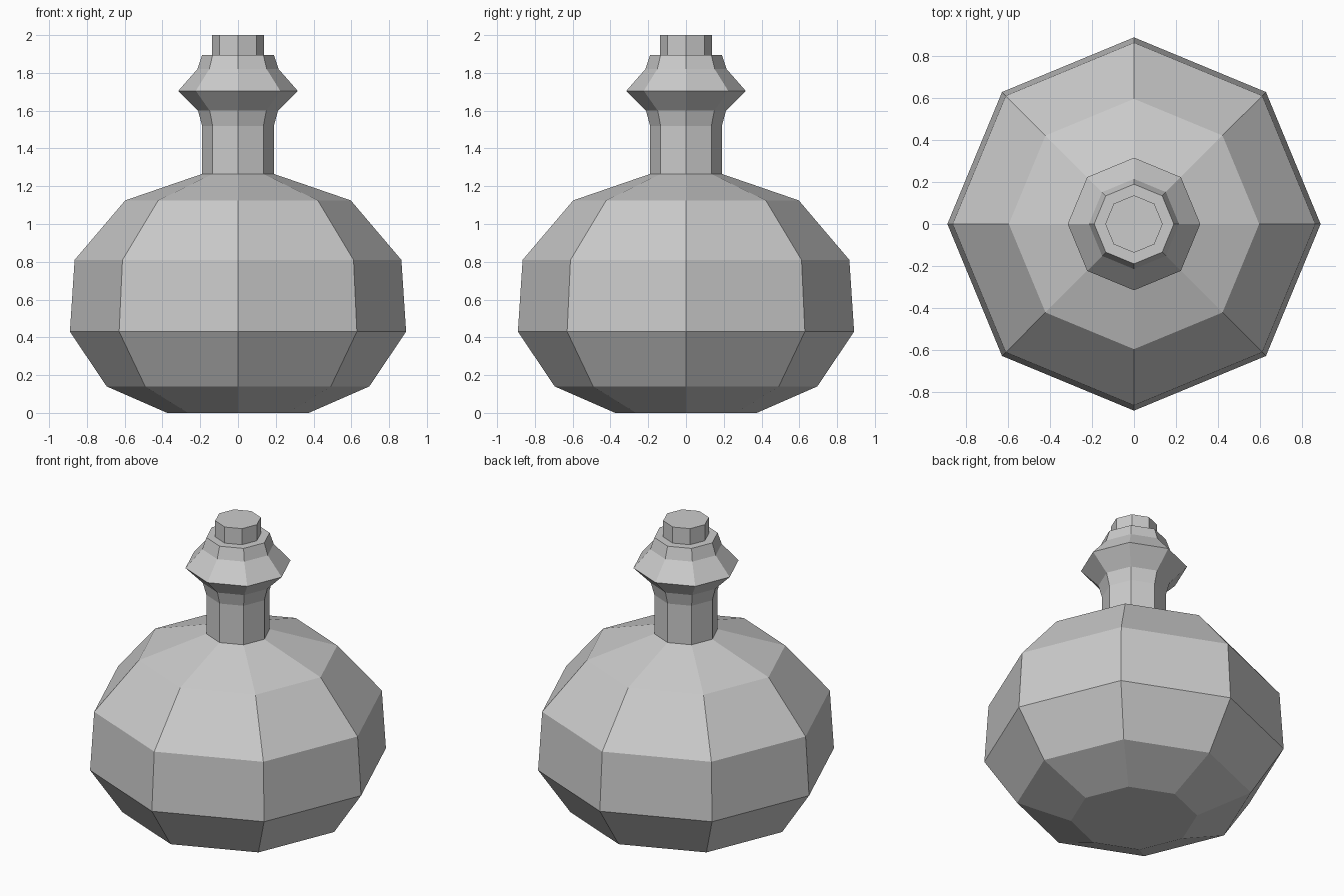
import bpy
import bmesh
from math import cos, sin, tau

SIDES = 8

cube = bpy.data.objects.get("Cube")
if cube:
    bpy.data.objects.remove(cube, do_unlink=True)

grey = bpy.data.materials.new("plain_grey")
grey.use_nodes = True
colour = (0.6, 0.6, 0.6, 1)
grey.diffuse_color = colour
grey.node_tree.nodes["Principled BSDF"].inputs["Base Color"].default_value = colour


def lathe(name, profile, cap_bottom=False, cap_top=False):
    """Turn (radius, height) points into a flat-sided vessel."""
    bm = bmesh.new()
    rings = [[bm.verts.new((r * cos(tau * i / SIDES), r * sin(tau * i / SIDES), z))
              for i in range(SIDES)] for r, z in profile]
    for low, high in zip(rings, rings[1:]):
        for i in range(SIDES):
            j = (i + 1) % SIDES
            bm.faces.new((low[i], low[j], high[j], high[i]))
    if cap_bottom:
        bm.faces.new(rings[0][::-1])
    if cap_top:
        bm.faces.new(rings[-1])
    mesh = bpy.data.meshes.new(name)
    bm.to_mesh(mesh)
    bm.free()
    mesh.materials.append(grey)
    obj = bpy.data.objects.new(name, mesh)
    bpy.context.collection.objects.link(obj)
    return obj


# Round belly with sloping shoulder
lathe("bottle_body", [(0.375, 0), (0.695, 0.14), (0.89, 0.43), (0.865, 0.81),
                      (0.597, 1.125), (0.19, 1.265)], cap_bottom=True)

# Straight neck, flared collar and rim around the stopper
lathe("bottle_neck", [(0.19, 1.265), (0.19, 1.52), (0.212, 1.6), (0.316, 1.705),
                      (0.215, 1.82), (0.19, 1.895), (0.137, 1.895)])

# Stopper
lathe("stopper", [(0.137, 1.895), (0.137, 2)], cap_top=True)
